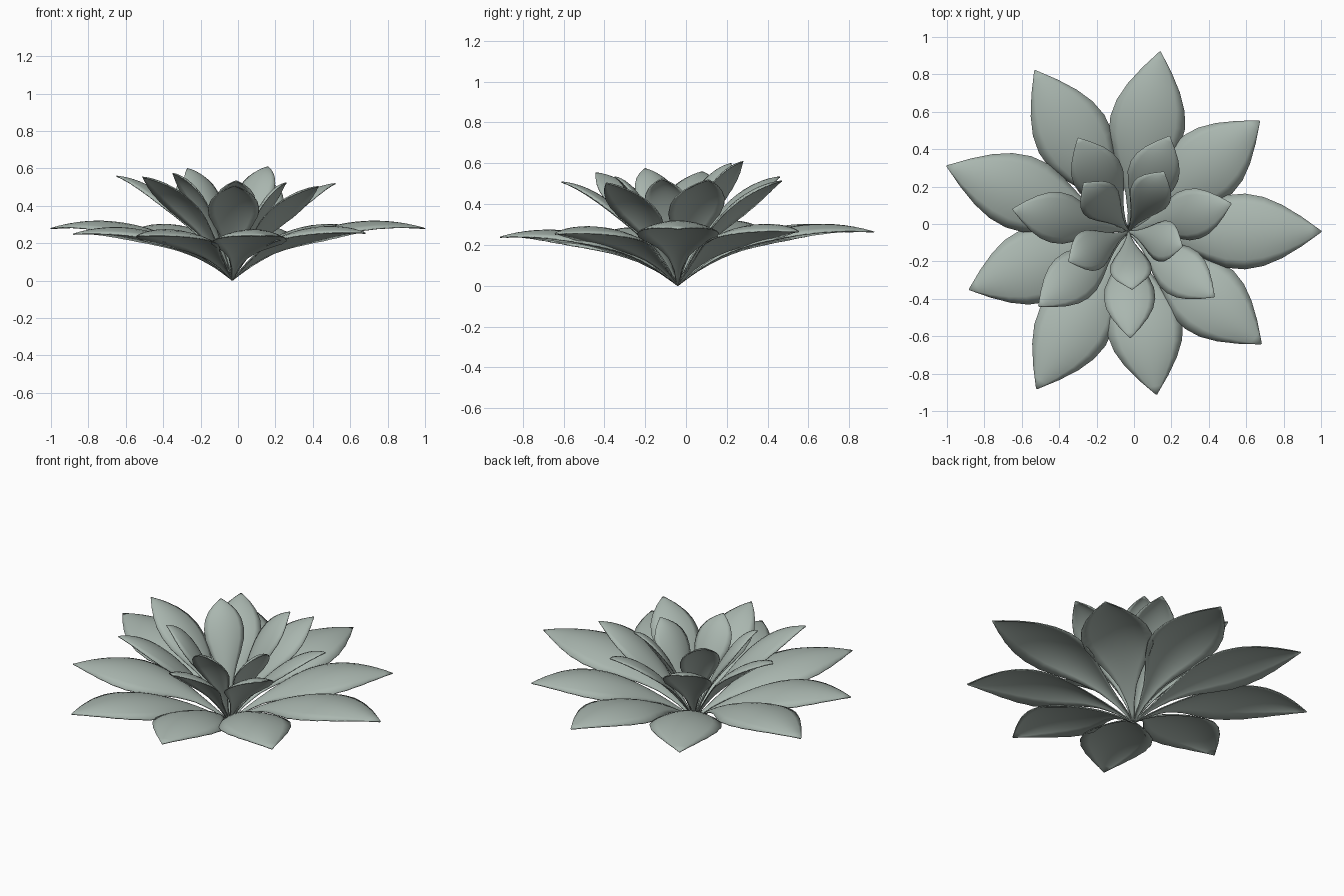
import bpy, bmesh, math
from mathutils import Vector

if "Cube" in bpy.data.objects:
    bpy.data.objects.remove(bpy.data.objects["Cube"])

BASE = Vector((-0.03, -0.04, 0.0))      # all petals spring from this point

mat = bpy.data.materials.new("grey_green_petal")
mat.diffuse_color = (0.40, 0.47, 0.43, 1)
mat.use_nodes = True
mat.node_tree.nodes["Principled BSDF"].inputs["Base Color"].default_value = mat.diffuse_color

# relative half width along the petal (position, width)
OUTLINE = [(0, .02), (.1, .09), (.2, .24), (.3, .48), (.4, .76), (.5, .96), (.6, 1.0),
           (.7, .91), (.8, .70), (.9, .39), (.96, .16), (1, 0.005)]


def width_at(t):
    for (t0, w0), (t1, w1) in zip(OUTLINE, OUTLINE[1:]):
        if t <= t1:
            return w0 + (w1 - w0) * (t - t0) / (t1 - t0)
    return 0


def petal(name, tip, half_width, arch, droop):
    """Leaf shape from BASE to tip; arch bends it outward, droop lowers its rims."""
    tip = Vector(tip)
    flat = Vector((tip.x - BASE.x, tip.y - BASE.y, 0))
    length = flat.length
    out = flat.normalized()
    side = Vector((-out.y, out.x, 0))
    rows, cols = 20, 8
    bm = bmesh.new()
    grid = []
    for i in range(rows + 1):
        t = i / rows
        z = tip.z * ((1 + arch) * t - arch * t * t)
        slope = tip.z * ((1 + arch) - 2 * arch * t)
        normal = Vector((-slope * out.x, -slope * out.y, length)).normalized()
        w = width_at(t)
        row = []
        for j in range(cols + 1):
            u = j / cols * 2 - 1
            p = BASE + out * (length * t) + Vector((0, 0, z))
            p += side * (u * w * half_width) - normal * (droop * w * u * u)
            row.append(bm.verts.new(p))
        grid.append(row)
    for a, b in zip(grid, grid[1:]):
        for j in range(cols):
            bm.faces.new((a[j], b[j], b[j + 1], a[j + 1]))
    bmesh.ops.recalc_face_normals(bm, faces=bm.faces)
    if sum(f.normal.z for f in bm.faces) < 0:
        bmesh.ops.reverse_faces(bm, faces=bm.faces)
    me = bpy.data.meshes.new(name)
    bm.to_mesh(me)
    bm.free()
    for f in me.polygons:
        f.use_smooth = True
    me.materials.append(mat)
    ob = bpy.data.objects.new(name, me)
    bpy.context.collection.objects.link(ob)
    # thin leaf thickness
    sol = ob.modifiers.new("thickness", 'SOLIDIFY')
    sol.thickness = 0.006
    sol.offset = 1


# petal tips, ring by ring
OUTER = [(1.0, -.04, .275), (.67, .55, .26), (.14, .92, .26), (-.53, .82, .26), (-1.0, .31, .275),
         (-.88, -.35, .245), (-.52, -.88, .235), (.12, -.91, .235), (.68, -.64, .25)]
MIDDLE = [(.52, .11, .515), (.19, .47, .51), (-.30, .46, .53), (-.65, .08, .555),
          (-.51, -.44, .55), (-.02, -.61, .505), (.43, -.39, .50)]
INNER = [(.16, .28, .605), (-.27, .22, .595), (-.35, -.20, .57), (-.01, -.35, .53), (.26, -.12, .52)]

for ring, tips, half_width, arch, droop in (("outer_petal", OUTER, .20, 2.1, .05),
                                            ("middle_petal", MIDDLE, .135, .9, .035),
                                            ("inner_petal", INNER, .11, .9, .03)):
    for n, tip in enumerate(tips, 1):
        petal(f"{ring}_{n}", tip, half_width, arch, droop)
